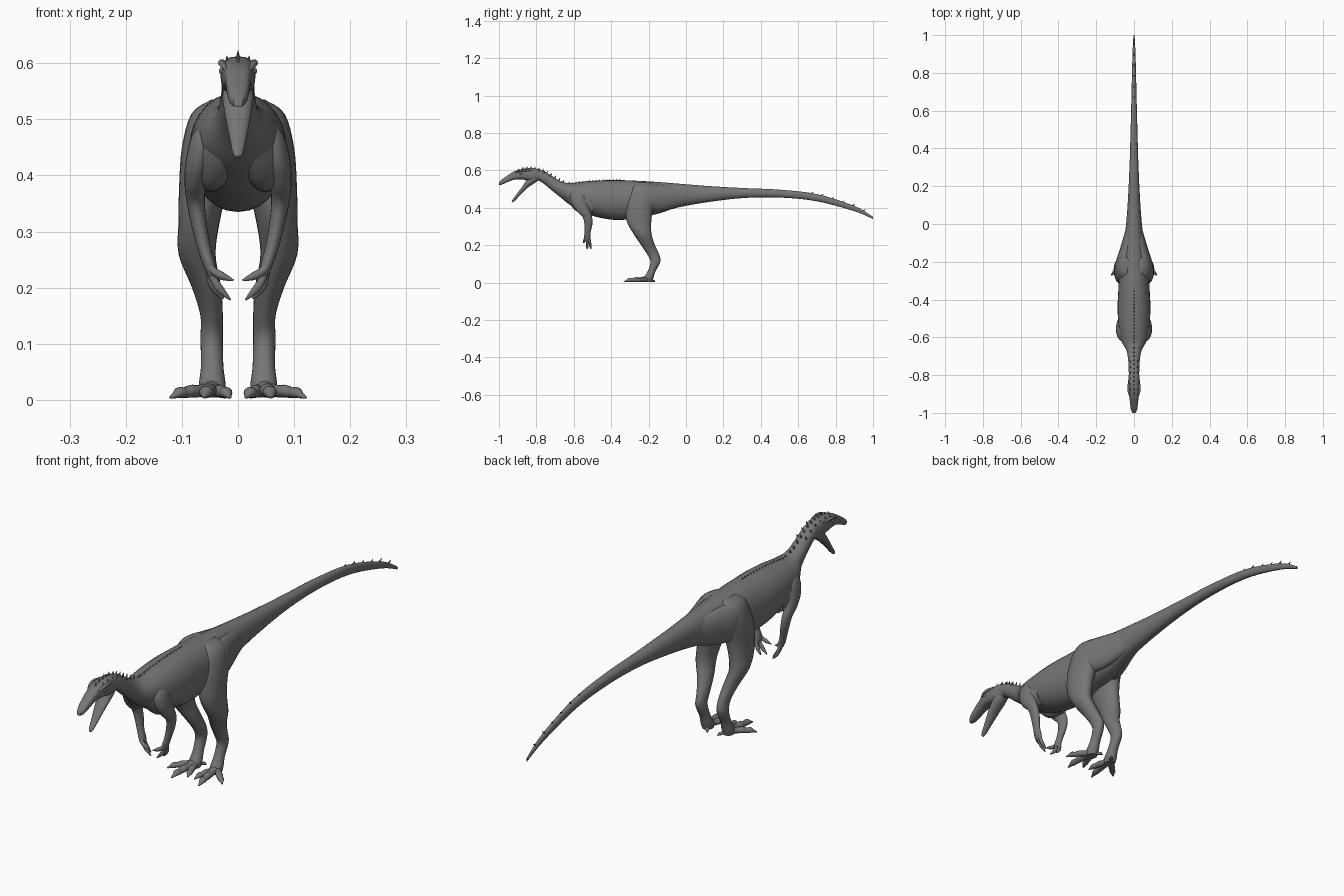
import bpy
import bmesh
import math
from mathutils import Vector

default_cube = bpy.data.objects.get("Cube")
if default_cube:
    bpy.data.objects.remove(default_cube, do_unlink=True)

# One flat skin colour
skin = bpy.data.materials.new("grey_skin")
skin.use_nodes = True
GREY = (0.18, 0.18, 0.18, 1)
skin.diffuse_color = GREY
skin.node_tree.nodes["Principled BSDF"].inputs["Base Color"].default_value = GREY
skin.node_tree.nodes["Principled BSDF"].inputs["Roughness"].default_value = 0.8

X, Y, Z = Vector((1, 0, 0)), Vector((0, 1, 0)), Vector((0, 0, 1))


def smooth_stations(rows, steps):
    """Catmull-Rom interpolation of every column in the table."""
    rows = [Vector(r) for r in rows]
    result = []
    for i in range(len(rows) - 1):
        a, b, c = rows[max(i - 1, 0)], rows[i], rows[i + 1]
        d = rows[min(i + 2, len(rows) - 1)]
        for k in range(steps):
            t = k / steps
            result.append(b + (c - a) * (t / 2)
                          + (a * 2 - b * 5 + c * 4 - d) * (t * t / 2)
                          + (b * 3 - a - c * 3 + d) * (t ** 3 / 2))
    return result + [rows[-1]]


def rounded(value, power):
    """Push a sine or cosine outward for a squarer cross-section."""
    return math.copysign(abs(value) ** (2 / power), value)


def add_tube(bm, rows, axes=None, sides=20, steps=4, power=2):
    """Loft rows of x, y, z, radius_u, radius_v; axes fixes the ring plane."""
    stations = smooth_stations(rows, steps)
    rings = []
    for i, s in enumerate(stations):
        if axes:
            u, v = axes
        else:
            ahead = stations[min(i + 1, len(stations) - 1)]
            behind = stations[max(i - 1, 0)]
            tangent = Vector(ahead[:3]) - Vector(behind[:3])
            u = tangent.cross(Z).normalized()
            v = u.cross(tangent).normalized()
        ring = []
        for k in range(sides):
            angle = math.tau * k / sides
            ring.append(bm.verts.new(
                Vector(s[:3]) + u * (max(s[3], 0.001) * rounded(math.cos(angle), power))
                + v * (max(s[4], 0.001) * rounded(math.sin(angle), power))))
        rings.append(ring)
    for a, b in zip(rings, rings[1:]):
        for k in range(sides):
            n = (k + 1) % sides
            bm.faces.new((a[k], a[n], b[n], b[k]))
    bm.faces.new(rings[0])
    bm.faces.new(rings[-1])


def finish(name, bm, mirrored=False):
    bmesh.ops.recalc_face_normals(bm, faces=bm.faces[:])
    mesh = bpy.data.meshes.new(name)
    bm.to_mesh(mesh)
    bm.free()
    mesh.materials.append(skin)
    obj = bpy.data.objects.new(name, mesh)
    bpy.context.scene.collection.objects.link(obj)
    bpy.ops.object.select_all(action="DESELECT")
    obj.select_set(True)
    bpy.context.view_layer.objects.active = obj
    bpy.ops.object.shade_smooth_by_angle(angle=math.radians(50))
    if mirrored:
        obj.modifiers.new("Mirror", "MIRROR").use_mirror_merge = False


def make_tubes(name, tubes, mirrored=False, **options):
    bm = bmesh.new()
    for rows in tubes:
        add_tube(bm, rows, **options)
    finish(name, bm, mirrored)


def from_outline(table):
    """Turn y, top, bottom, half width into tube rows."""
    return [(0, y, (top + low) / 2, w, (top - low) / 2) for y, top, low, w in table]


# Neck, torso and tail
body = [(-.84, .60, .555, .024), (-.78, .605, .542, .028), (-.72, .572, .495, .031),
        (-.67, .542, .455, .04), (-.62, .532, .415, .066), (-.55, .54, .375, .08),
        (-.45, .547, .345, .087), (-.35, .548, .335, .083), (-.25, .544, .35, .078),
        (-.15, .538, .368, .063), (-.05, .53, .4, .047), (.1, .518, .428, .034),
        (.3, .506, .452, .024), (.5, .497, .455, .018), (.7, .473, .435, .013),
        (.9, .41, .382, .008), (1, .352, .34, .003)]
make_tubes("body", [from_outline(body)], axes=(X, Z), sides=28, steps=5, power=2.1)

# Skull with a square snout
skull = [(-.77, .598, .55, .02), (-.8, .609, .545, .028), (-.84, .612, .545, .031),
         (-.88, .607, .552, .03), (-.92, .594, .55, .024), (-.96, .569, .535, .02),
         (-.985, .551, .524, .016), (-1, .538, .522, .008)]
make_tubes("skull", [from_outline(skull)], axes=(X, Z), sides=24, power=2.8)

# Open lower jaw
jaw = [(0, -.79, .57, .022, .02), (0, -.825, .548, .028, .022), (0, -.86, .513, .024, .013),
       (0, -.895, .472, .016, .009), (0, -.92, .442, .01, .007), (0, -.93, .432, .004, .004)]
make_tubes("lower_jaw", [jaw])

# Brow ridges and eyes
make_tubes("brow_ridges", [[(.02, -.915, .587, .002, .002), (.027, -.89, .597, .006, .005),
                            (.029, -.86, .601, .006, .006), (.025, -.82, .598, .002, .002)]],
           mirrored=True, sides=12)
bm = bmesh.new()
bmesh.ops.create_uvsphere(bm, u_segments=16, v_segments=10, radius=.008)
bmesh.ops.translate(bm, verts=bm.verts[:], vec=(.026, -.882, .586))
finish("eyes", bm, mirrored=True)


# Small spines along the head, back and tail end
def add_cone(bm, base, tip, radius):
    base, tip = Vector(base), Vector(tip)
    direction = tip - base
    turn = Z.rotation_difference(direction).to_matrix().to_4x4()
    turn.translation = (base + tip) / 2
    bmesh.ops.create_cone(bm, cap_ends=True, segments=6, radius1=radius,
                          radius2=radius / 8, depth=direction.length, matrix=turn)


def top_at(y):
    outline = sorted(skull[2:] + body[1:])
    for a, b in zip(outline, outline[1:]):
        if a[0] <= y <= b[0]:
            return a[1] + (b[1] - a[1]) * (y - a[0]) / (b[0] - a[0])


bm = bmesh.new()
for start, end, count, height, lean in ((-.9, -.66, 12, .011, .008), (-.63, -.36, 16, .006, .008),
                                        (.66, .94, 6, .006, .02)):
    for i in range(count):
        y = start + (end - start) * i / (count - 1)
        z = top_at(y)
        add_cone(bm, (0, y, z - .008), (0, y + lean, z + height), .006)
finish("back_spines", bm)

bm = bmesh.new()
for i in range(6):
    y = -.88 + .03 * i
    add_cone(bm, (.018, y, top_at(y) - .01), (.02, y + .006, top_at(y) + .003), .005)
finish("side_scutes", bm, mirrored=True)

# Hind legs, thigh to ankle
leg = [(.036, -.225, .535, .012, .035), (.046, -.228, .51, .037, .062),
       (.055, -.235, .45, .045, .08), (.062, -.25, .38, .043, .072),
       (.069, -.25, .32, .037, .064), (.073, -.232, .26, .033, .048),
       (.056, -.203, .2, .026, .037), (.047, -.175, .15, .02, .032),
       (.047, -.164, .11, .02, .026), (.046, -.184, .06, .02, .021),
       (.046, -.2, .025, .024, .026), (.046, -.205, .004, .02, .024)]
make_tubes("hind_legs", [leg], mirrored=True, axes=(X, Y), sides=24)

# Haunches that blend the thighs into the tail
haunch = [(.05, -.25, .455, .03, .05), (.05, -.2, .452, .044, .072),
          (.036, -.13, .452, .038, .07), (.02, -.05, .46, .03, .055), (.01, .03, .467, .02, .04)]
make_tubes("haunches", [haunch], mirrored=True, axes=(X, Z))


# Flat toes with knuckles and claws
def toe(tip_x, tip_y, size=1.0):
    root = Vector((.046, -.2, 0))
    tip = Vector((tip_x, tip_y, 0))
    rows = []
    for t, r in ((0, .015), (.3, .011), (.5, .0115), (.65, .0095), (.78, .01), (.88, .006), (1, .002)):
        p = root.lerp(tip, t)
        r *= size
        rows.append((p.x, p.y, r + .002 + .004 * (1 - t), r * 1.15, r))
    return rows


toes = [toe(.014, -.295), toe(.06, -.333, 1.1), toe(.121, -.272), toe(.022, -.165, .6)]
make_tubes("toes", toes, mirrored=True, sides=12)

# Arms, shoulder to palm
arm = [(.05, -.575, .5, .008, .02), (.059, -.578, .47, .024, .042), (.07, -.568, .42, .024, .042),
       (.076, -.547, .38, .019, .035), (.075, -.527, .35, .016, .025), (.069, -.522, .31, .014, .021),
       (.06, -.526, .27, .012, .016), (.051, -.528, .24, .011, .018), (.047, -.528, .222, .007, .014)]
make_tubes("arms", [arm], mirrored=True, axes=(X, Y))

# Breast muscles between neck and arms
breast = [(.025, -.64, .475, .02, .03), (.036, -.61, .45, .032, .045),
          (.046, -.57, .43, .038, .056), (.05, -.5, .42, .03, .05)]
make_tubes("breast_muscles", [breast], mirrored=True, axes=(X, Z))


# Clawed fingers
def finger(root_y, tip):
    root, tip = Vector((.05, root_y, .237)), Vector(tip)
    rows = []
    for t, r in ((0, .008), (.35, .007), (.6, .0075), (.78, .006), (1, .0015)):
        p = root.lerp(tip, t) + X * (.008 * math.sin(math.pi * t))
        rows.append((*p, r, r))
    return rows


fingers = [finger(-.538, (.008, -.548, .213)), finger(-.528, (.013, -.528, .178)),
           finger(-.518, (.026, -.508, .18))]
make_tubes("fingers", fingers, mirrored=True, sides=10)
